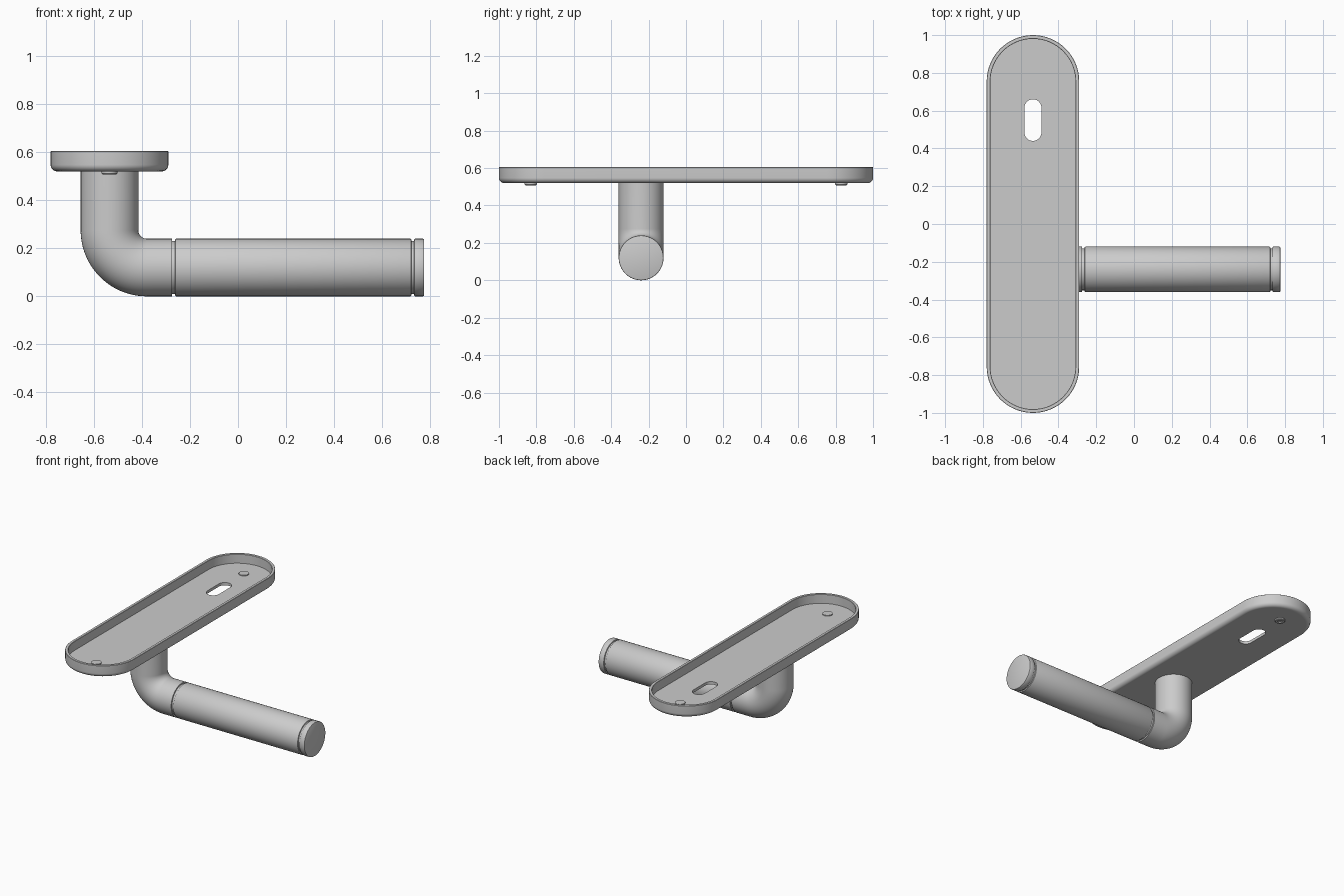
import bpy, bmesh, math
from math import sin, cos, pi, radians

if "Cube" in bpy.data.objects:
    bpy.data.objects.remove(bpy.data.objects["Cube"])

PX, HY = -0.535, -0.24      # plate centre x, handle axis y
R, BEND = 0.12, 0.155       # handle radius, elbow centreline radius


def finish(name, bm):
    bmesh.ops.remove_doubles(bm, verts=bm.verts[:], dist=1e-5)
    bmesh.ops.recalc_face_normals(bm, faces=bm.faces[:])
    me = bpy.data.meshes.new(name)
    bm.to_mesh(me)
    bm.free()
    ob = bpy.data.objects.new(name, me)
    bpy.context.collection.objects.link(ob)
    bpy.ops.object.select_all(action='DESELECT')
    ob.select_set(True)
    bpy.context.view_layer.objects.active = ob
    bpy.ops.object.shade_smooth_by_angle(angle=radians(30))
    return ob


def skin(name, loops, closed=False):
    """Bridge equal-length point loops; cap the ends unless closed."""
    bm = bmesh.new()
    rings = [[bm.verts.new(p) for p in loop] for loop in loops]
    n = len(rings[0])
    pairs = list(zip(rings, rings[1:]))
    if closed:
        pairs.append((rings[-1], rings[0]))
    else:
        bm.faces.new(rings[0])
        bm.faces.new(rings[-1])
    for a, b in pairs:
        for i in range(n):
            j = (i + 1) % n
            bm.faces.new((a[i], a[j], b[j], b[i]))
    return finish(name, bm)


def ring(x, y, z, r, tilt, n=64):
    """Circle whose axis is tilted from z (0) towards x (pi/2)."""
    return [(x + r * cos(a) * cos(tilt), y + r * sin(a), z - r * cos(a) * sin(tilt))
            for a in (2 * pi * i / n for i in range(n))]


def stadium(cy, half, r, z, n=32):
    """Rounded slot outline, long along y."""
    pts = []
    for s, start in ((1, 0), (-1, pi)):
        for i in range(n + 1):
            a = start + pi * i / n
            pts.append((PX + r * cos(a), cy + s * half + r * sin(a), z))
    return pts


def rod(name, x0, x1, r, c=0.005):
    """Round bar along x with softened rims."""
    prof = [(x0, r - c), (x0 + c * 0.3, r - c * 0.3), (x0 + c, r),
            (x1 - c, r), (x1 - c * 0.3, r - c * 0.3), (x1, r - c)]
    return skin(name, [ring(x, HY, R, q, pi / 2) for x, q in prof])


# Back plate: shallow tray, rounded lower edge, keyhole slot through the floor
W, H, F = 0.245, 0.755, 0.028
profile = [(0.225, 0.54), (0.225, 0.603), (0.227, 0.605), (0.243, 0.605), (W, 0.603)]
profile += [(W - F + F * cos(a), 0.52 + F - F * sin(a))
            for a in (pi / 2 * i / 8 for i in range(9))]
profile.append((W - F - 0.002, 0.52))
loops = [stadium(0, H, r, z) for r, z in profile]
loops += [stadium(0.55, 0.065, 0.045, z) for z in (0.52, 0.54)]
skin("back_plate", loops, closed=True)

# Fixing screws with a socket on the underside
for label, y in (("upper", 0.83), ("lower", -0.83)):
    prof = [(0.016, 0.516), (0.016, 0.508), (0.029, 0.508), (0.033, 0.512),
            (0.033, 0.546)]
    skin(label + "_screw", [ring(PX, y, z, r, 0, 32) for r, z in prof])

# Neck and elbow: straight down from the plate, then swept round to x
path = [(PX, 0.522, pi)]
for i in range(25):
    a = pi / 2 * i / 24
    path.append((PX + BEND * (1 - cos(a)), R + BEND * (1 - sin(a)), pi - a))
path.append((-0.275, R, pi / 2))
skin("neck_elbow", [ring(x, HY, z, R, t) for x, z, t in path])

# Grip, end cap and the narrower core showing in the grooves
rod("grip", -0.262, 0.722, R)
rod("end_cap", 0.733, 0.775, R)
rod("elbow_groove", -0.28, -0.255, 0.111, 0.001)
rod("cap_groove", 0.715, 0.74, 0.111, 0.001)
